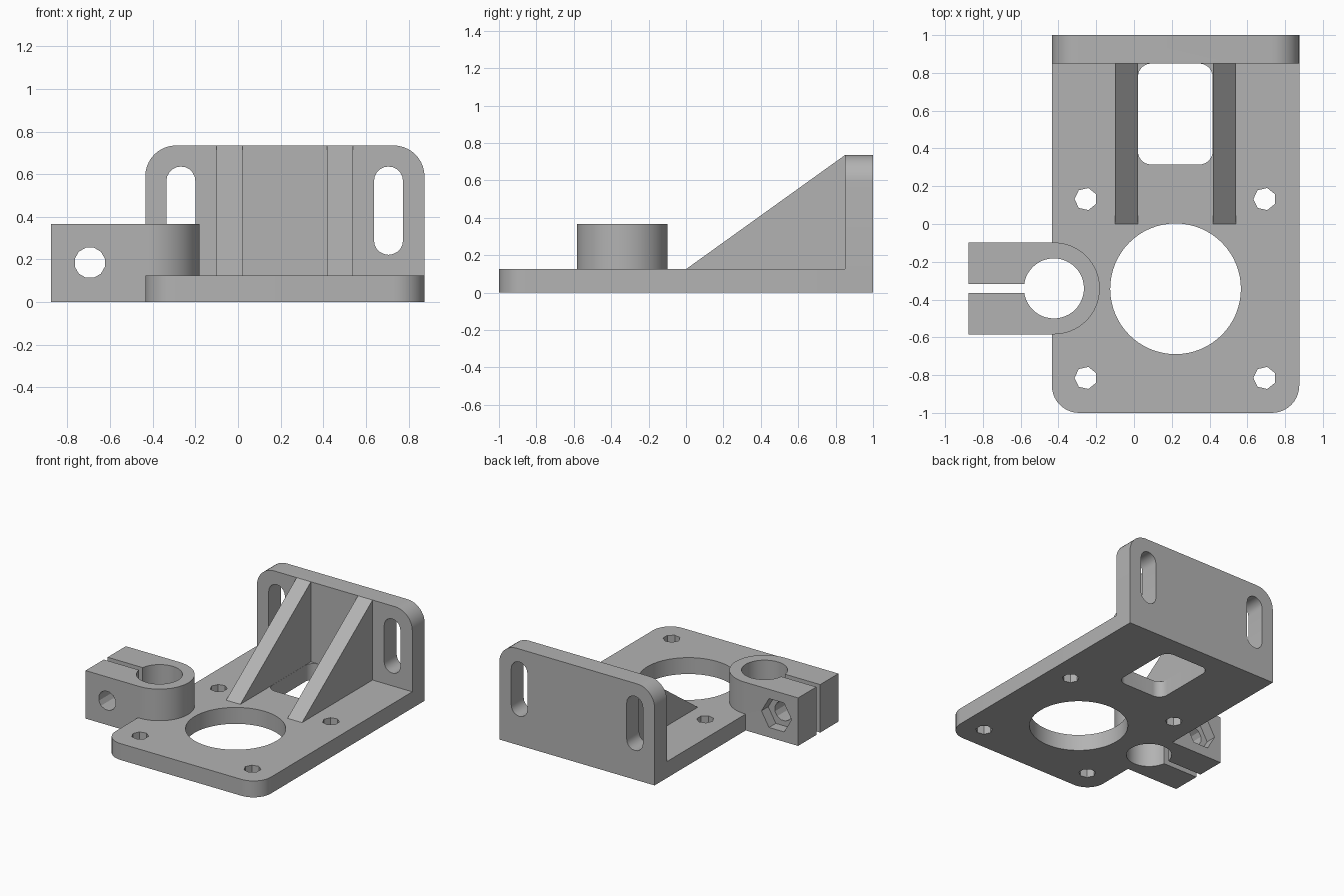
import bpy, bmesh, math

old = bpy.data.objects.get("Cube")
if old:
    bpy.data.objects.remove(old, do_unlink=True)

grey = bpy.data.materials.new("grey plastic")
grey.use_nodes = True
grey.diffuse_color = (0.45, 0.45, 0.45, 1)
grey.node_tree.nodes["Principled BSDF"].inputs["Base Color"].default_value = (0.45, 0.45, 0.45, 1)

PLACE = {"x": lambda a, b, t: (t, a, b),
         "y": lambda a, b, t: (a, t, b),
         "z": lambda a, b, t: (a, b, t)}


def prism(name, axis, profile, lo, hi):
    """Extrude a flat profile along an axis."""
    bm = bmesh.new()
    rings = [[bm.verts.new(PLACE[axis](a, b, t)) for a, b in profile] for t in (lo, hi)]
    bm.faces.new(rings[0])
    bm.faces.new(rings[1])
    n = len(profile)
    for i in range(n):
        j = (i + 1) % n
        bm.faces.new((rings[0][i], rings[0][j], rings[1][j], rings[1][i]))
    bmesh.ops.recalc_face_normals(bm, faces=bm.faces)
    mesh = bpy.data.meshes.new(name)
    bm.to_mesh(mesh)
    bm.free()
    mesh.materials.append(grey)
    obj = bpy.data.objects.new(name, mesh)
    bpy.context.collection.objects.link(obj)
    return obj


def circle(a, b, r, sides, start=0.0):
    return [(a + r * math.cos(start + math.tau * i / sides),
             b + r * math.sin(start + math.tau * i / sides)) for i in range(sides)]


def rounded(a0, a1, b0, b1, radii, seg=10):
    """Rectangle with a radius per corner, from low-low anticlockwise."""
    corners = ((a0, b0, 1, 1), (a1, b0, -1, 1), (a1, b1, -1, -1), (a0, b1, 1, -1))
    pts = []
    for k, ((a, b, sa, sb), r) in enumerate(zip(corners, radii)):
        if r == 0:
            pts.append((a, b))
            continue
        for i in range(seg + 1):
            ang = math.pi + (k + i / seg) * math.pi / 2
            pts.append((a + sa * r + r * math.cos(ang), b + sb * r + r * math.sin(ang)))
    return pts


def combine(target, tool, operation):
    mod = target.modifiers.new(operation, "BOOLEAN")
    mod.operation = operation
    mod.solver = "EXACT"
    mod.object = tool
    bpy.context.view_layer.objects.active = target
    bpy.ops.object.modifier_apply(modifier=mod.name)
    bpy.data.objects.remove(tool, do_unlink=True)


LEFT, RIGHT, BACK = -0.435, 0.875, 1.0
PLATE, TOP, WALL = 0.125, 0.735, 0.85
CORNER = 0.145
BORE_X, MID_Y = -0.424, -0.341

# Base plate with rounded front corners
bracket = prism("mounting_bracket", "z",
                rounded(LEFT, RIGHT, -1, BACK, (CORNER, CORNER, 0, 0)), 0, PLATE)

# Upright back wall with rounded top corners
combine(bracket, prism("back_wall", "y",
                       rounded(LEFT, RIGHT, 0, TOP, (0, 0, CORNER, CORNER)), WALL, BACK), "UNION")

# Pair of triangular gussets
gusset = [(0, PLATE), (WALL, TOP), (0.9, 0.7), (0.9, 0.06), (0.01, 0.06)]
for x0, x1 in ((-0.1, 0.02), (0.417, 0.54)):
    combine(bracket, prism("gusset", "x", gusset, x0, x1), "UNION")

# Rod clamp: block with a rounded inner end
r = 0.243
clamp = [(-0.877, MID_Y - r)]
clamp += [(BORE_X + r * math.cos(t), MID_Y + r * math.sin(t))
          for t in (math.pi * (i / 32 - 0.5) for i in range(33))]
clamp.append((-0.877, MID_Y + r))
combine(bracket, prism("rod_clamp", "z", clamp, 0, 0.366), "UNION")

# Openings: motor hole, rod bore, clamp slit, window, bolt hole, nut pocket
cutters = [
    ("motor_hole", "z", circle(0.22, -0.343, 0.346, 64), -1, 1),
    ("rod_bore", "z", circle(BORE_X, MID_Y, 0.159, 48), -1, 1),
    ("clamp_slit", "z", rounded(-1, -0.5, -0.364, -0.318, (0, 0, 0, 0)), -1, 1),
    ("window", "z", rounded(0.021, 0.416, 0.315, 0.849, (0.07,) * 4), -0.1, 0.2),
    ("bolt_hole", "y", circle(-0.695, 0.185, 0.073, 12, math.pi / 12), -0.8, 0.1),
    ("nut_pocket", "y", circle(-0.695, 0.185, 0.127, 6), -0.18, 0.1),
]
# Screw holes in the plate and slots in the wall
for x in (-0.255, 0.692):
    for y in (0.132, -0.815):
        cutters.append(("screw_hole", "z", circle(x, y, 0.06, 7, math.pi), -0.1, 0.2))
for x in (-0.268, 0.706):
    cutters.append(("wall_slot", "y",
                    rounded(x - 0.068, x + 0.068, 0.222, 0.636, (0.0679,) * 4, 5), 0.7, 1.2))
for spec in cutters:
    combine(bracket, prism(*spec), "DIFFERENCE")

# Smooth the curved walls, keep the edges crisp
bpy.ops.object.select_all(action="DESELECT")
bracket.select_set(True)
bpy.context.view_layer.objects.active = bracket
bpy.ops.object.shade_smooth_by_angle(angle=math.radians(25))
